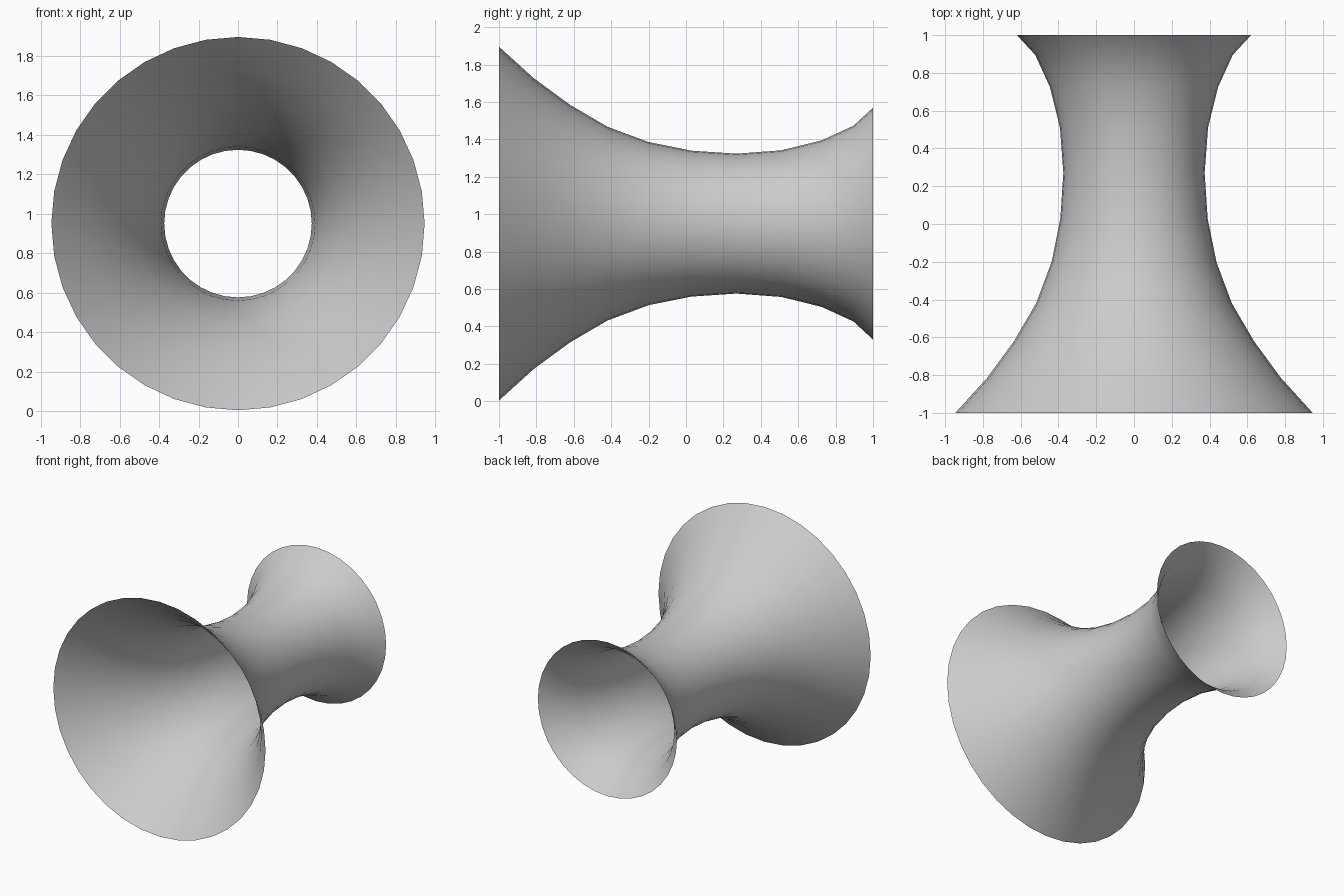
import bpy, bmesh, math

if "Cube" in bpy.data.objects:
    bpy.data.objects.remove(bpy.data.objects["Cube"])

SEGMENTS = 36
CENTRE_Z = 0.95

# Profile of the flared tube: (position along y, radius)
PROFILE = [(-1.0, 0.946), (-0.815, 0.778), (-0.62, 0.635), (-0.42, 0.518),
           (-0.2, 0.436), (0.03, 0.39), (0.27, 0.374), (0.51, 0.392),
           (0.725, 0.445), (0.895, 0.523), (1.0, 0.62)]

grey = bpy.data.materials.new("light grey")
grey.diffuse_color = (0.6, 0.6, 0.6, 1)
grey.use_nodes = True
grey.node_tree.nodes["Principled BSDF"].inputs["Base Color"].default_value = grey.diffuse_color

# Open single-walled tube, turned around the y axis
bm = bmesh.new()
rings = []
for y, r in PROFILE:
    ring = []
    for i in range(SEGMENTS):
        a = 2 * math.pi * i / SEGMENTS
        ring.append(bm.verts.new((r * math.cos(a), y, CENTRE_Z + r * math.sin(a))))
    rings.append(ring)
for lower, upper in zip(rings, rings[1:]):
    for i in range(SEGMENTS):
        j = (i + 1) % SEGMENTS
        face = bm.faces.new((lower[i], upper[i], upper[j], lower[j]))
        face.smooth = True

# Point the surface outward
bm.normal_update()
if sum(f.normal.dot(f.calc_center_median() - f.calc_center_median().project((0, 1, 0))
           - type(f.normal)((0, 0, CENTRE_Z))) for f in bm.faces) < 0:
    bmesh.ops.reverse_faces(bm, faces=bm.faces[:])

mesh = bpy.data.meshes.new("flared_tube")
bm.to_mesh(mesh)
bm.free()
mesh.materials.append(grey)
tube = bpy.data.objects.new("flared_tube", mesh)
bpy.context.collection.objects.link(tube)
